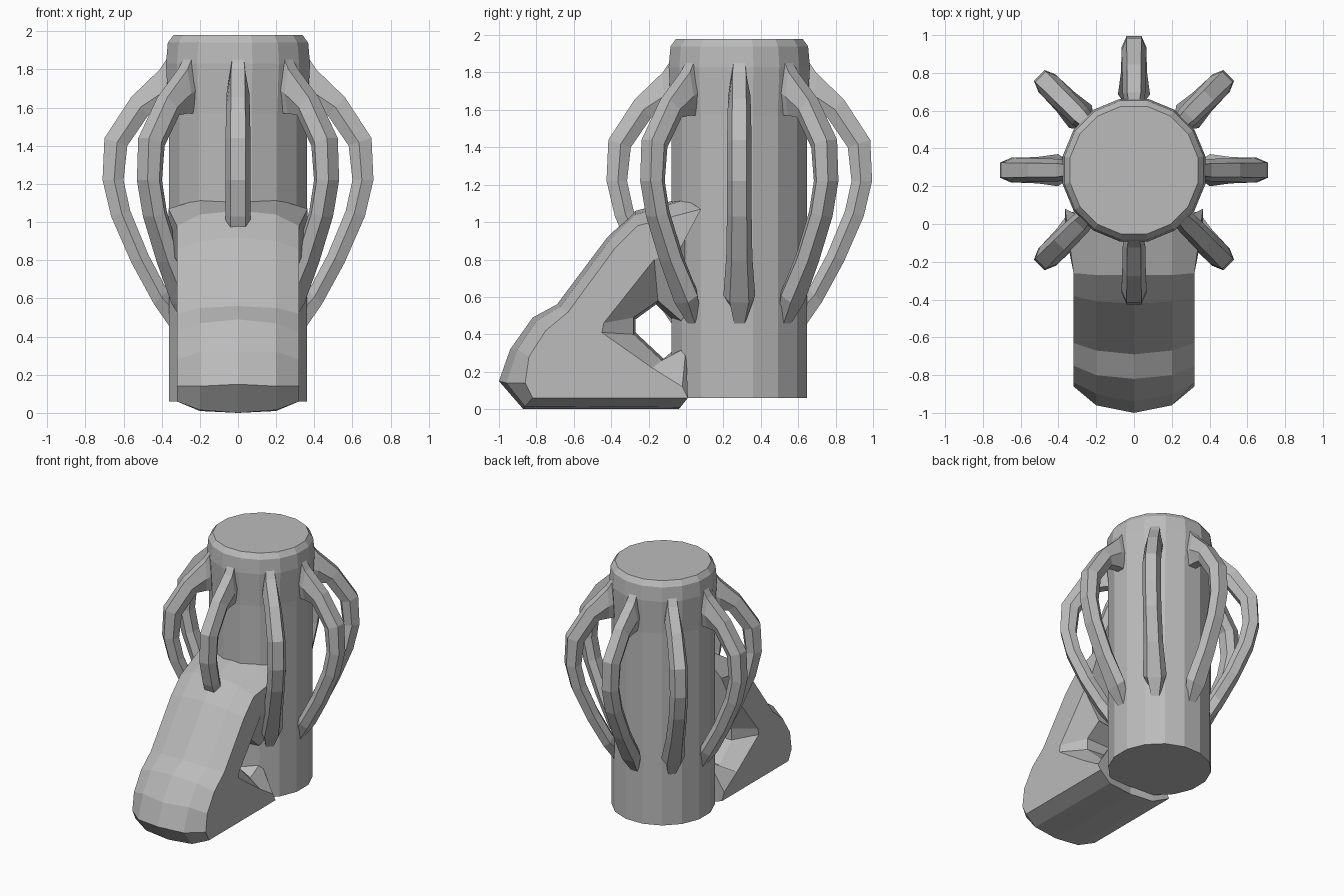
import bpy, bmesh, math
from mathutils import Vector

if "Cube" in bpy.data.objects:
    bpy.data.objects.remove(bpy.data.objects["Cube"])

CENTRE_Y = 0.285

grey = bpy.data.materials.new("plain grey")
grey.diffuse_color = (0.5, 0.5, 0.5, 1)
grey.use_nodes = True
grey.node_tree.nodes["Principled BSDF"].inputs["Base Color"].default_value = grey.diffuse_color


def loft(name, rings):
    """Skin a list of equal-length closed rings and cap both ends."""
    bm = bmesh.new()
    rows = [[bm.verts.new(p) for p in ring] for ring in rings]
    n = len(rows[0])
    for a, b in zip(rows, rows[1:]):
        for i in range(n):
            j = (i + 1) % n
            bm.faces.new((a[i], a[j], b[j], b[i]))
    bm.faces.new(rows[0][::-1])
    bm.faces.new(rows[-1])
    bmesh.ops.recalc_face_normals(bm, faces=bm.faces)
    mesh = bpy.data.meshes.new(name)
    bm.to_mesh(mesh)
    bm.free()
    mesh.materials.append(grey)
    obj = bpy.data.objects.new(name, mesh)
    bpy.context.collection.objects.link(obj)
    return obj


# Upright column with a chamfered collar (radius, height)
column_profile = [(0.37, 0.06), (0.37, 0.6), (0.37, 1.57), (0.385, 1.83), (0.375, 1.94), (0.345, 1.98)]
SIDES = 16
loft("column", [[(r * math.cos(2 * math.pi * (k + 0.5) / SIDES),
                  CENTRE_Y + r * math.sin(2 * math.pi * (k + 0.5) / SIDES), z)
                 for k in range(SIDES)] for r, z in column_profile])

# Bowed ribs: outer radius, outer z, inner radius, inner z, half width
rib_stations = [
    (0.37, 1.86, 0.33, 1.57, 0.050),
    (0.41, 1.80, 0.40, 1.57, 0.060),
    (0.56, 1.655, 0.47, 1.56, 0.062),
    (0.70, 1.44, 0.58, 1.40, 0.066),
    (0.71, 1.22, 0.60, 1.22, 0.066),
    (0.665, 1.03, 0.565, 1.06, 0.066),
    (0.56, 0.79, 0.47, 0.83, 0.070),
    (0.44, 0.57, 0.37, 0.64, 0.085),
    (0.35, 0.44, 0.33, 0.62, 0.040),
]


def rib(index):
    angle = index * math.pi / 4
    out = Vector((math.cos(angle), math.sin(angle), 0))
    side = Vector((-out.y, out.x, 0))
    rings = []
    for ro, zo, ri, zi, w in rib_stations:
        section = [(0, -0.55), (0, 0.55), (0.45, 1), (1, 0.6), (1, -0.6), (0.45, -1)]
        ring = []
        for t, s in section:
            t = 1 - t
            p = out * (ro + (ri - ro) * t) + side * (s * w)
            ring.append(p + Vector((0, CENTRE_Y, zo + (zi - zo) * t)))
        rings.append(ring)
    loft(f"rib_{index + 1}", rings)


for i in range(8):
    rib(i)

# Sloping boot-shaped foot: side profiles (y, z) at the middle, shoulder and flank
middle = [(-0.87, 0), (-1.0, 0.15), (-0.94, 0.32), (-0.82, 0.49), (-0.69, 0.56),
          (-0.42, 0.92), (-0.27, 1.06), (-0.05, 1.12), (-0.05, 0.45), (-0.16, 0.56),
          (-0.27, 0.48), (-0.27, 0.41), (-0.12, 0.27), (-0.05, 0.33), (-0.04, 0)]
shoulder = [(-0.86, 0.015), (-0.96, 0.14), (-0.90, 0.32), (-0.80, 0.47), (-0.67, 0.55),
            (-0.41, 0.90), (-0.27, 1.04), (0.0, 1.12), (0.0, 0.45), (-0.15, 0.58),
            (-0.28, 0.49), (-0.28, 0.40), (-0.13, 0.26), (0.0, 0.33), (-0.03, 0.01)]
flank = [(-0.82, 0.06), (-0.86, 0.14), (-0.84, 0.28), (-0.75, 0.42), (-0.63, 0.52),
         (-0.38, 0.86), (-0.26, 0.98), (0.08, 1.07), (-0.03, 0.86), (-0.17, 0.80),
         (-0.44, 0.46), (-0.45, 0.41), (-0.18, 0.22), (-0.02, 0.12), (0.01, 0.06)]


def foot_ring(profile, x):
    # the two wrap-around flap points sit a little wider than the flank
    flare = 0.045 if profile is flank else 0
    return [(x + math.copysign(flare if i in (7, 8) else 0, x), y, z)
            for i, (y, z) in enumerate(profile)]


loft("foot", [foot_ring(flank, -0.32), foot_ring(shoulder, -0.2), foot_ring(middle, 0),
              foot_ring(shoulder, 0.2), foot_ring(flank, 0.32)])
